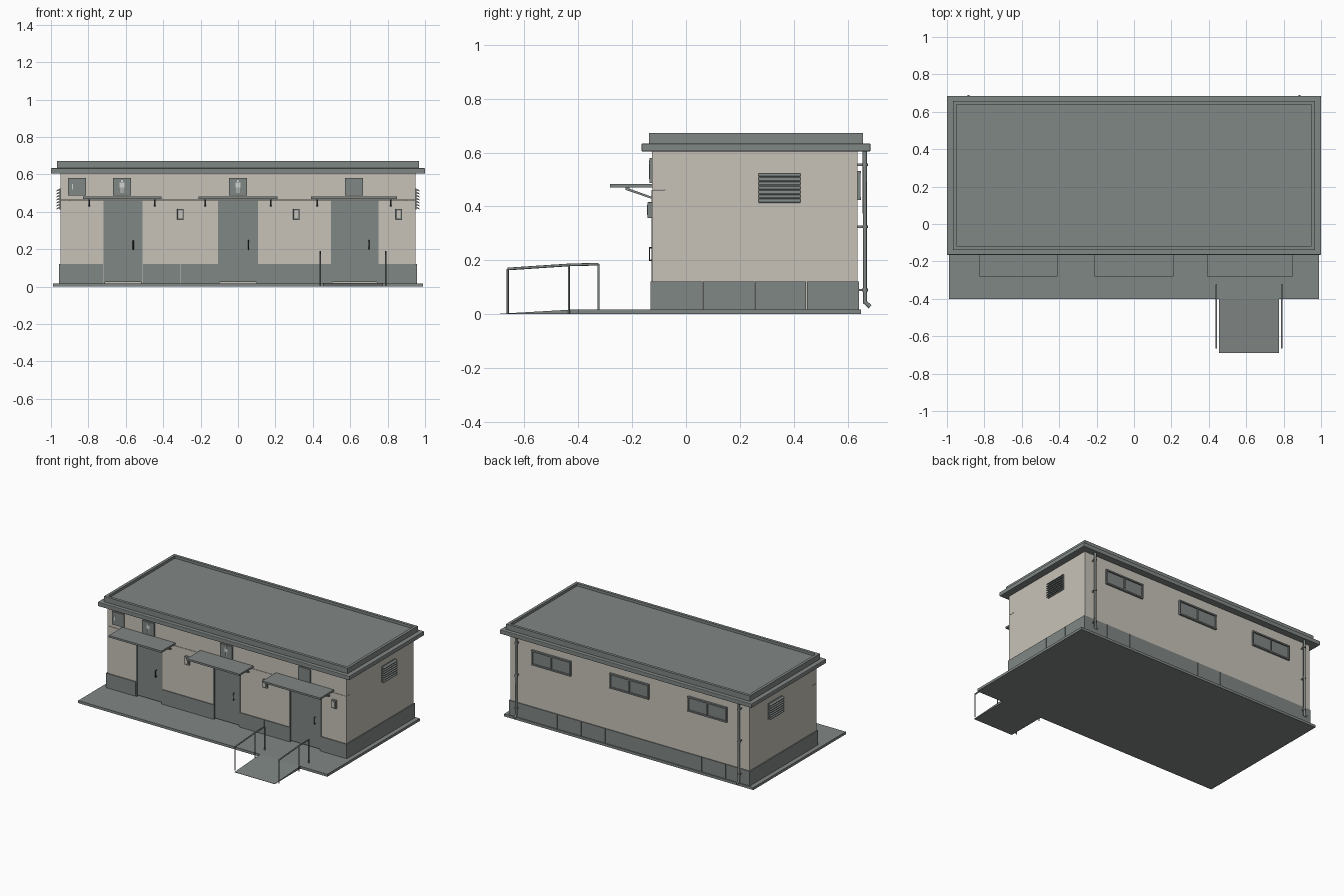
import bpy, bmesh, math
from mathutils import Vector

if "Cube" in bpy.data.objects:
    bpy.data.objects.remove(bpy.data.objects["Cube"])


def material(name, rgb):
    m = bpy.data.materials.new(name)
    m.diffuse_color = (*rgb, 1)
    m.use_nodes = True
    m.node_tree.nodes["Principled BSDF"].inputs["Base Color"].default_value = m.diffuse_color
    return m


GREY = material("slate grey", (0.216, 0.243, 0.233))
BEIGE = material("warm beige", (0.575, 0.545, 0.485))
PALE = material("pale sign white", (0.62, 0.65, 0.64))
DARK = material("dark handle", (0.05, 0.055, 0.055))


def finish(name, bm, mat, bevel=0):
    bmesh.ops.recalc_face_normals(bm, faces=bm.faces)
    me = bpy.data.meshes.new(name)
    bm.to_mesh(me)
    bm.free()
    me.materials.append(mat)
    ob = bpy.data.objects.new(name, me)
    bpy.context.collection.objects.link(ob)
    if bevel:
        mod = ob.modifiers.new("soft_edges", "BEVEL")
        mod.width, mod.segments = bevel, 2
    return ob


def box(name, x, y, z, mat, bevel=0):
    """Box from (min, max) ranges."""
    bm = bmesh.new()
    bmesh.ops.create_cube(bm, size=1)
    for v in bm.verts:
        v.co = [(r[0] + r[1]) / 2 + c * (r[1] - r[0]) for r, c in zip((x, y, z), v.co)]
    return finish(name, bm, mat, bevel)


def prism(name, x, profile, mat):
    """Side profile of (y, z) points extruded along x."""
    bm = bmesh.new()
    f = bm.faces.new([bm.verts.new((x[0], y, z)) for y, z in profile])
    new = bmesh.ops.extrude_face_region(bm, geom=[f])["geom"]
    bmesh.ops.translate(bm, vec=(x[1] - x[0], 0, 0),
                        verts=[g for g in new if isinstance(g, bmesh.types.BMVert)])
    return finish(name, bm, mat)


def tube(name, points, radius, mat):
    """Round pipe along a polyline."""
    cu = bpy.data.curves.new(name, "CURVE")
    cu.dimensions = "3D"
    cu.bevel_depth, cu.bevel_resolution, cu.use_fill_caps = radius, 2, True
    sp = cu.splines.new("POLY")
    sp.points.add(len(points) - 1)
    for p, c in zip(sp.points, points):
        p.co = (*c, 1)
    cu.materials.append(mat)
    ob = bpy.data.objects.new(name, cu)
    bpy.context.collection.objects.link(ob)
    return ob


# Ground slab and entrance ramp
box("base_slab", (-0.99, 0.99), (-0.40, 0.65), (0, 0.018), GREY)
prism("ramp", (0.455, 0.775), [(-0.69, 0), (-0.40, 0), (-0.40, 0.0185), (-0.69, 0.002)], GREY)

# Ramp handrails
for x in (0.44, 0.79):
    stops = [(-0.662, 0, 0.168), (-0.435, 0, 0.183), (-0.325, 0.018, 0.186)]
    tube("handrail", [(x, y, t) for y, b, t in stops], 0.005, GREY)
    for y, b, t in stops:
        tube("handrail_post", [(x, y, b), (x, y, t)], 0.004, GREY)

# Walls: side and back walls, front piers between the door openings, lintel
DOORS = [(-0.72, -0.51), (-0.107, 0.107), (0.497, 0.75)]
for s in (-1, 1):
    box("side_wall", sorted((s * 0.90, s * 0.95)), (-0.078, 0.59), (0.018, 0.605), BEIGE)
box("back_wall", (-0.95, 0.95), (0.59, 0.636), (0.018, 0.605), BEIGE)
box("front_lintel", (-0.95, 0.95), (-0.126, -0.078), (0.463, 0.605), BEIGE)
edges = [-0.95] + [v for d in DOORS for v in d] + [0.95]
for a, b in zip(edges[0::2], edges[1::2]):
    box("front_pier", (a, b), (-0.126, -0.078), (0.018, 0.461), BEIGE)


# Plinth cladding panels with narrow gaps
def split(a, b, n):
    w = (b - a) / n
    return [(a + i * w + 0.001, a + (i + 1) * w - 0.001) for i in range(n)]


PZ = (0.018, 0.122)
for r in split(-0.957, 0.957, 10):
    box("plinth_back", r, (0.636, 0.642), PZ, GREY)
for r in split(-0.13, 0.64, 4):
    for s in (-1, 1):
        box("plinth_side", sorted((s * 0.95, s * 0.957)), r, PZ, GREY)
edges[0], edges[-1] = -0.957, 0.957
for a, b in zip(edges[0::2], edges[1::2]):
    for r in split(a, b, 2 if b - a > 0.3 else 1):
        box("plinth_front", r, (-0.132, -0.126), PZ, GREY)

# Roof: eaves slab, parapet rim, recessed deck
box("roof_eaves", (-1, 1), (-0.165, 0.685), (0.604, 0.634), GREY, 0.004)
box("roof_deck", (-0.95, 0.95), (-0.125, 0.645), (0.634, 0.655), GREY)
for s in (-1, 1):
    box("parapet_side", sorted((s * 0.948, s * 0.968)), (-0.138, 0.658), (0.634, 0.673), GREY)
for y in ((-0.138, -0.118), (0.638, 0.658)):
    box("parapet_long", (-0.948, 0.948), y, (0.634, 0.673), GREY)

# Doors with frames, handles and canopies
CANOPIES = [(-0.83, -0.41), (-0.21, 0.21), (0.39, 0.85)]
for (a, b), (c, d) in zip(DOORS, CANOPIES):
    box("door", (a + 0.008, b - 0.008), (-0.122, -0.09), (0.025, 0.452), GREY)
    for e in (a, b - 0.008):
        box("door_frame", (e, e + 0.008), (-0.129, -0.08), (0.018, 0.461), GREY)
    box("door_frame_top", (a, b), (-0.129, -0.08), (0.452, 0.461), GREY)
    hx = b - 0.05
    tube("door_handle", [(hx, -0.122, 0.2), (hx, -0.135, 0.2), (hx, -0.135, 0.247),
                         (hx, -0.122, 0.247)], 0.003, DARK)
    box("canopy", (c, d), (-0.282, -0.126), (0.47, 0.483), GREY)
    for x in (c + 0.034, d - 0.034):
        prism("canopy_bracket", (x - 0.004, x + 0.004),
              [(-0.225, 0.47), (-0.225, 0.462), (-0.126, 0.428), (-0.126, 0.436), (-0.21, 0.466),
               (-0.21, 0.47)], GREY)

# Sign boards with plain figure marks
for x in (-0.86, -0.62, 0, 0.62):
    box("sign_board", (x - 0.048, x + 0.048), (-0.135, -0.126), (0.487, 0.58), GREY)
for x in (-0.62, 0):
    box("sign_figure_head", (x - 0.006, x + 0.006), (-0.137, -0.135), (0.56, 0.571), PALE)
    box("sign_figure_body", (x - 0.013, x + 0.013), (-0.137, -0.135), (0.53, 0.557), PALE)
    for s in (-1, 1):
        box("sign_figure_leg", sorted((x + s * 0.002, x + s * 0.009)), (-0.137, -0.135),
            (0.502, 0.53), PALE)
box("sign_figure_bar", (-0.888, -0.882), (-0.137, -0.135), (0.52, 0.55), PALE)

# Wall lamps with pale front panels
for x in (-0.308, 0.312, 0.86):
    box("wall_lamp", (x - 0.017, x + 0.017), (-0.143, -0.126), (0.357, 0.416), GREY, 0.002)
    box("wall_lamp_panel", (x - 0.010, x + 0.010), (-0.145, -0.143), (0.368, 0.406), BEIGE)

# Side louvre vents
for s in (-1, 1):
    box("vent_back", sorted((s * 0.95, s * 0.955)), (0.27, 0.425), (0.412, 0.525), GREY)
    for i in range(7):
        z = 0.413 + i * 0.016
        bm = bmesh.new()
        pts = [(0.95, z + 0.013), (0.958, z + 0.014), (0.970, z + 0.004), (0.970, z), (0.95, z + 0.008)]
        f = bm.faces.new([bm.verts.new((s * x, 0.27, h)) for x, h in pts])
        new = bmesh.ops.extrude_face_region(bm, geom=[f])["geom"]
        bmesh.ops.translate(bm, vec=(0, 0.155, 0),
                            verts=[g for g in new if isinstance(g, bmesh.types.BMVert)])
        finish("vent_slat", bm, GREY)

# Back windows: pane, frame bars and centre mullion
for x in (-0.62, 0, 0.62):
    a, b = x - 0.155, x + 0.155
    box("window_pane", (a, b), (0.63, 0.640), (0.43, 0.53), GREY)
    for e in (a, x - 0.004, b - 0.008):
        box("window_upright", (e, e + 0.008), (0.636, 0.648), (0.43, 0.53), GREY)
    for z in (0.425, 0.522):
        box("window_rail", (a, b), (0.636, 0.650), (z, z + 0.010), GREY)

# Rear downpipes with clamps and angled spouts
for x in (-0.885, 0.885):
    tube("downpipe", [(x, 0.664, 0.606), (x, 0.664, 0.045), (x, 0.684, 0.028)], 0.008, GREY)
    for z in (0.09, 0.325, 0.555):
        tube("pipe_clamp", [(x, 0.664, z - 0.005), (x, 0.664, z + 0.005)], 0.011, GREY)
        box("pipe_bracket", (x - 0.004, x + 0.004), (0.634, 0.66), (z - 0.004, z + 0.004), GREY)
